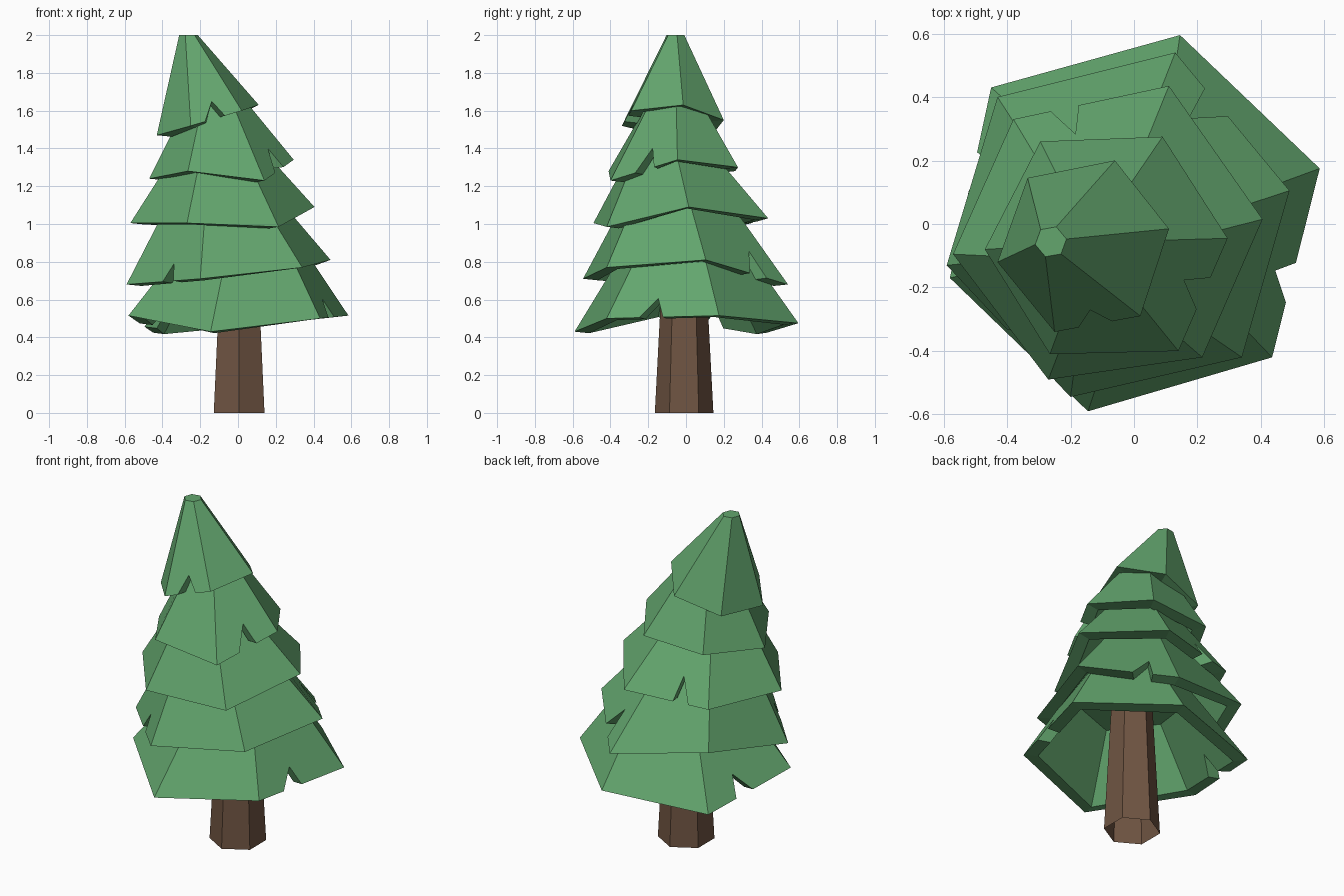
import bpy, bmesh
from math import cos, sin, radians
from mathutils import Vector

if "Cube" in bpy.data.objects:
    bpy.data.objects.remove(bpy.data.objects["Cube"])


def material(name, rgb):
    m = bpy.data.materials.new(name)
    m.diffuse_color = (*rgb, 1)
    m.use_nodes = True
    m.node_tree.nodes["Principled BSDF"].inputs["Base Color"].default_value = m.diffuse_color
    return m


GREEN = material("needles", (0.125, 0.38, 0.155))
BROWN = material("bark", (0.16, 0.09, 0.055))


def hexagon(centre, radius, start, step=-60):
    return [Vector((centre[0] + radius * cos(radians(start + step * i)),
                    centre[1] + radius * sin(radians(start + step * i)),
                    centre[2])) for i in range(6)]


def finish(bm, name, mat):
    bmesh.ops.remove_doubles(bm, verts=bm.verts, dist=1e-5)
    bmesh.ops.recalc_face_normals(bm, faces=bm.faces)
    me = bpy.data.meshes.new(name)
    bm.to_mesh(me)
    bm.free()
    me.materials.append(mat)
    ob = bpy.data.objects.new(name, me)
    bpy.context.collection.objects.link(ob)


def face(bm, points):
    bm.faces.new([bm.verts.new(p) for p in points])


def on_wall(rim, top, i, t, u):
    j = (i + 1) % 6
    return rim[i].lerp(rim[j], t).lerp(top[i].lerp(top[j], t), u)


def tier(name, rim, centre, radius, angle, notches, cut=0.74):
    """Hollow, thick six-sided skirt with V notches cut in its lower edge.
    The walls aim at a small hexagon and stop at the fraction cut of the way."""
    rim = [Vector(p) for p in rim]
    top = hexagon(centre, radius, angle)
    mid = sum(rim, Vector()) / 6
    inner = []
    for p in rim:
        d = Vector((p.x - mid.x, p.y - mid.y, 0))
        inner.append(p - d.normalized() * 0.08 - Vector((0, 0, 0.008)))
    low = (centre[0], centre[1], centre[2] - 0.05)
    inner_top = hexagon(low, max(radius - 0.05, 0.01), angle)
    top_cut = [p.lerp(q, cut) for p, q in zip(rim, top)]
    inner_cut = [p.lerp(q, cut - 0.06) for p, q in zip(inner, inner_top)]
    bm = bmesh.new()
    for i in range(6):
        j = (i + 1) % 6
        edges = []
        for r, tp, end in ((rim, top, top_cut), (inner, inner_top, inner_cut)):
            pts = [r[i]]
            if i in notches:
                a, tip, b, u = notches[i]
                pts += [on_wall(r, tp, i, a, 0), on_wall(r, tp, i, tip, u),
                        on_wall(r, tp, i, b, 0)]
            pts.append(r[j])
            face(bm, pts + [end[j], end[i]])
            edges.append(pts)
        # lower lip joining outer and inner walls
        for k in range(len(edges[0]) - 1):
            face(bm, [edges[0][k], edges[0][k + 1], edges[1][k + 1], edges[1][k]])
    face(bm, top_cut)
    face(bm, inner_cut)
    finish(bm, name, GREEN)


# Skirts, bottom to top: rim corners run clockwise from the back
tier("bottom_branches",
     [(.145, .595, .475), (.585, .175, .515), (.435, -.42, .50),
      (-.145, -.59, .43), (-.58, -.17, .515), (-.45, .43, .425)],
     (.03, -.01, 1.0), .24, 76, {1: (.50, .57, .71, .2), 4: (.46, .62, .66, .2)})
tier("lower_branches",
     [(.13, .54, .68), (.49, .105, .81), (.34, -.42, .77),
      (-.2, -.545, .71), (-.59, -.13, .68), (-.43, .40, .78)],
     (-.1, -.065, 1.3), .175, 71, {0: (.26, .28, .46, .24), 3: (.36, .42, .51, .15)})
tier("middle_branches",
     [(.11, .435, 1.03), (.405, .015, 1.09), (.215, -.42, .985),
      (-.27, -.49, 1.005), (-.57, -.095, 1.005), (-.38, .33, 1.0)],
     (-.11, -.095, 1.5), .145, 66, {5: (.24, .37, .42, .25)})
tier("upper_branches",
     [(.09, .275, 1.30), (.295, -.045, 1.34), (.14, -.4, 1.23),
      (-.265, -.41, 1.28), (-.47, -.08, 1.24), (-.295, .26, 1.28)],
     (-.12, -.06, 1.7), .12, 63, {1: (.35, .45, .63, .27)}, 0.92)
tier("tree_top",
     [(-.06, .2, 1.55), (.11, -.015, 1.63), (.02, -.29, 1.60),
      (-.25, -.34, 1.52), (-.43, -.12, 1.47), (-.335, .145, 1.48)],
     (-.262, -.056, 2.0), .05, 70, {2: (.33, .48, .72, .2)}, 1.0)

# Tapered six-sided trunk, open at the foot
bm = bmesh.new()
base = hexagon((.006, -.01, 0), .155, 90)
head = hexagon((.006, -.01, .82), .112, 90)
for i in range(6):
    j = (i + 1) % 6
    face(bm, [base[i], base[j], head[j], head[i]])
face(bm, head)
finish(bm, "trunk", BROWN)
